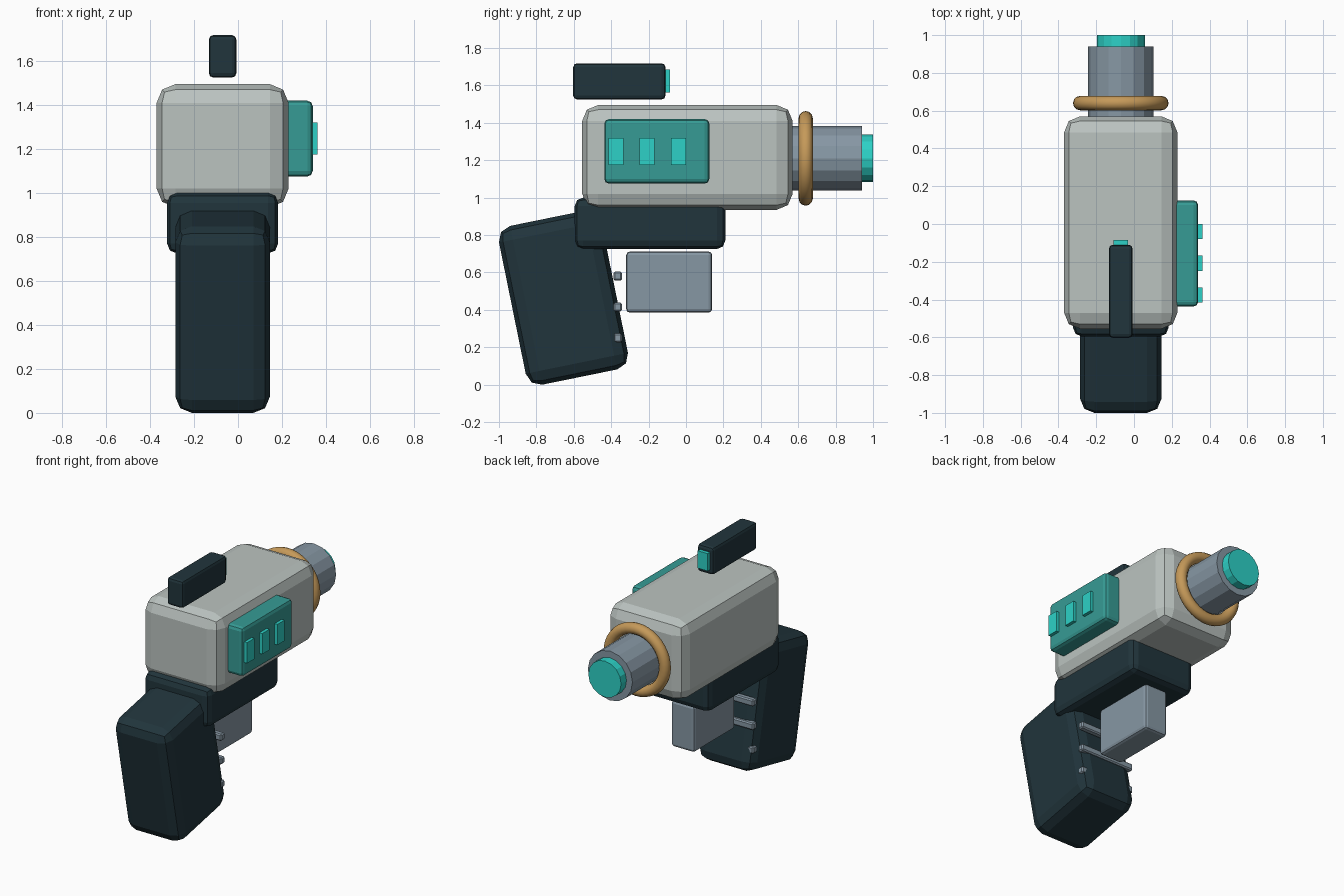
import bpy, math

if "Cube" in bpy.data.objects:
    bpy.data.objects.remove(bpy.data.objects["Cube"])

CX = -0.07      # centre line of the main assembly
AXIS_Z = 1.21   # height of the barrel axis


def material(name, color):
    m = bpy.data.materials.new(name)
    m.diffuse_color = (*color, 1)
    m.use_nodes = True
    m.node_tree.nodes["Principled BSDF"].inputs["Base Color"].default_value = m.diffuse_color
    return m


shell = material("pale grey", (0.50, 0.55, 0.53))
dark = material("dark slate", (0.015, 0.035, 0.045))
steel = material("steel grey", (0.24, 0.31, 0.37))
teal = material("teal", (0.037, 0.33, 0.30))
glow = material("bright teal", (0.026, 0.64, 0.57))
gold = material("gold", (0.56, 0.32, 0.10))


def finish(name, mat):
    ob = bpy.context.object
    ob.name = name
    ob.data.materials.append(mat)
    return ob


def box(name, mat, x, y, z, bevel=0.0, segments=2, tilt=0.0):
    """Bevelled box from (min, max) ranges, tilted about x."""
    mid = [(a + b) / 2 for a, b in (x, y, z)]
    bpy.ops.mesh.primitive_cube_add(size=1, location=mid)
    ob = finish(name, mat)
    ob.scale = [b - a for a, b in (x, y, z)]
    bpy.ops.object.transform_apply(location=False, rotation=False, scale=True)
    ob.rotation_euler.x = tilt
    if bevel:
        mod = ob.modifiers.new("bevel", 'BEVEL')
        mod.width = bevel
        mod.segments = segments
    return ob


def rod(name, mat, radius, y0, y1, sides=16):
    bpy.ops.mesh.primitive_cylinder_add(
        vertices=sides, radius=radius, depth=y1 - y0,
        location=(CX, (y0 + y1) / 2, AXIS_Z), rotation=(math.pi / 2, 0, 0))
    return finish(name, mat)


def centred(width):
    return (CX - width / 2, CX + width / 2)


# Main housing, lower frame and tilted grip
box("body", shell, centred(0.60), (-0.555, 0.57), (0.935, 1.495), 0.085)
box("lower_frame", dark, centred(0.505), (-0.595, 0.21), (0.725, 1.0), 0.045)
box("grip", dark, centred(0.43), (-0.934, -0.376), (0.032, 0.898), 0.075,
    tilt=math.radians(11.5))

# Finger ridges on the grip and trigger block
for i, z in enumerate((0.58, 0.415, 0.25)):
    box(f"grip_ridge_{i + 1}", steel, centred(0.42), (-0.387, -0.343),
        (z - 0.024, z + 0.024), 0.008, 1)
box("trigger_block", steel, centred(0.18), (-0.32, 0.14), (0.385, 0.712), 0.02)

# Barrel, glowing muzzle and ring
rod("barrel", steel, 0.173, 0.40, 0.94)
rod("muzzle", glow, 0.127, 0.90, 1.0)
bpy.ops.mesh.primitive_torus_add(
    major_radius=0.215, minor_radius=0.038, major_segments=40, minor_segments=12,
    location=(CX, 0.64, AXIS_Z), rotation=(math.pi / 2, 0, 0))
finish("barrel_ring", gold)
bpy.ops.object.shade_smooth()

# Side power cell with three lights
box("side_cell", teal, (0.19, 0.34), (-0.437, 0.125), (1.075, 1.42), 0.025)
for i, y in enumerate((-0.375, -0.208, -0.04)):
    box(f"cell_light_{i + 1}", glow, (0.33, 0.362), (y - 0.04, y + 0.04),
        (1.175, 1.32))

# Floating top sight and its lens
box("sight", dark, centred(0.125), (-0.603, -0.11), (1.525, 1.718), 0.02)
box("sight_lens", glow, centred(0.078), (-0.13, -0.085), (1.563, 1.685))
